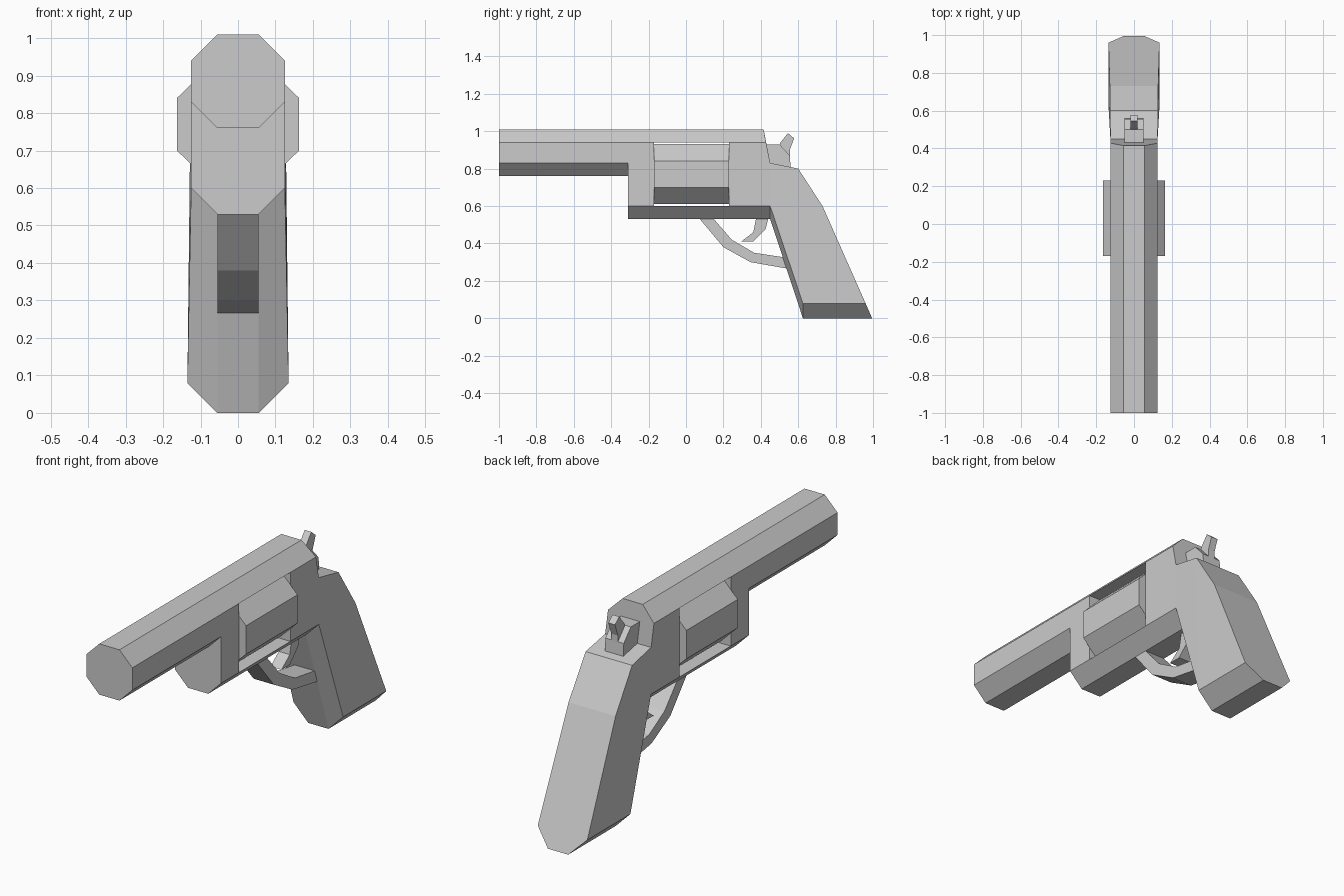
import bpy
import bmesh

cube = bpy.data.objects.get("Cube")
if cube:
    bpy.data.objects.remove(cube, do_unlink=True)

GREY = (0.6, 0.6, 0.6, 1)
steel = bpy.data.materials.new("light_grey")
steel.use_nodes = True
steel.diffuse_color = GREY
steel.node_tree.nodes["Principled BSDF"].inputs["Base Color"].default_value = GREY

WIDE, FLAT = 0.125, 0.055      # half width of the body and of its bevelled flats
TOP, SHOULDER = 1.01, 0.94     # top flat and upper bevel edge
BELLY, KEEL = 0.60, 0.53       # lower bevel edge and bottom flat of the frame
FRONT, WIN_A, WIN_B = -0.31, -0.17, 0.23


def loft(name, sections):
    """Solid skinned over mirrored sections, each a list of (half width, y, z)."""
    bm = bmesh.new()
    rings = []
    for half in sections:
        pts = half + [(-x, y, z) for x, y, z in reversed(half)]
        rings.append([bm.verts.new(p) for p in pts])
    n = len(rings[0])
    for a, b in zip(rings, rings[1:]):
        for i in range(n):
            j = (i + 1) % n
            bm.faces.new((a[i], a[j], b[j], b[i]))
    bm.faces.new(rings[0])
    bm.faces.new(rings[-1])
    bmesh.ops.recalc_face_normals(bm, faces=bm.faces[:])
    mesh = bpy.data.meshes.new(name)
    bm.to_mesh(mesh)
    bm.free()
    mesh.materials.append(steel)
    obj = bpy.data.objects.new(name, mesh)
    bpy.context.scene.collection.objects.link(obj)
    return obj


def prism(name, y0, y1, half):
    """Straight bar along y from a half section of (half width, z)."""
    return loft(name, [[(x, y, z) for x, z in half] for y in (y0, y1)])


def plate(name, outline, half_width):
    """Side outline of (y, z) points given thickness across x."""
    bm = bmesh.new()
    face = bm.faces.new([bm.verts.new((-half_width, y, z)) for y, z in outline])
    ext = bmesh.ops.extrude_face_region(bm, geom=[face])
    moved = [v for v in ext["geom"] if isinstance(v, bmesh.types.BMVert)]
    bmesh.ops.translate(bm, vec=(2 * half_width, 0, 0), verts=moved)
    bmesh.ops.recalc_face_normals(bm, faces=bm.faces[:])
    mesh = bpy.data.meshes.new(name)
    bm.to_mesh(mesh)
    bm.free()
    mesh.materials.append(steel)
    obj = bpy.data.objects.new(name, mesh)
    bpy.context.scene.collection.objects.link(obj)


# Barrel and the frame around the open window
upper = [(FLAT, TOP), (WIDE, SHOULDER)]
lower = [(WIDE, BELLY), (FLAT, KEEL)]
prism("barrel", -1.0, FRONT, upper + [(WIDE, 0.83), (FLAT, 0.76)])
prism("front_frame", FRONT, WIN_A, upper + lower)
prism("top_strap", WIN_A, WIN_B, upper)
prism("bottom_strap", WIN_A, WIN_B, lower)

# Rear frame with its sloping back
start = [(x, WIN_B, z) for x, z in upper + [(WIDE, 0.83)] + lower]
back = [(FLAT, 0.415, TOP), (WIDE, 0.428, SHOULDER), (WIDE, 0.45, 0.83),
        (WIDE, 0.45, BELLY), (FLAT, 0.45, KEEL)]
loft("rear_frame", [start, back])

# Octagonal cylinder filling the window
prism("cylinder", WIN_A, WIN_B,
      [(0.07, 0.932), (0.163, 0.84), (0.163, 0.70), (0.07, 0.61)])

# Grip: flat back, bevelled front and foot
loft("grip", [
    [(WIDE, 0.45, 0.83), (WIDE, 0.45, BELLY), (FLAT, 0.45, KEEL)],
    [(0.127, 0.60, 0.80), (0.135, 0.625, 0.08), (FLAT, 0.625, 0)],
    [(0.128, 0.73, 0.60), (0.135, 0.96, 0.08), (FLAT, 0.995, 0)],
])

# Trigger guard, a bent strip
outer = [(0.07, 0.535), (0.20, 0.38), (0.345, 0.30), (0.545, 0.265)]
inner = [(0.145, 0.535), (0.245, 0.42), (0.365, 0.35), (0.53, 0.325)]
loft("trigger_guard", [[(FLAT, *o), (FLAT, *i)] for o, i in zip(outer, inner)])

# Trigger
plate("trigger", [(0.375, 0.535), (0.36, 0.46), (0.295, 0.41), (0.36, 0.41),
                  (0.425, 0.475), (0.44, 0.535)], 0.03)

# Hammer block and spur
plate("hammer_block", [(0.425, 0.93), (0.50, 0.93), (0.555, 0.87),
                       (0.56, 0.80), (0.44, 0.82)], 0.05)
plate("hammer_spur", [(0.49, 0.90), (0.505, 0.94), (0.545, 0.99), (0.578, 0.962),
                      (0.555, 0.90), (0.555, 0.83), (0.50, 0.83)], 0.018)
